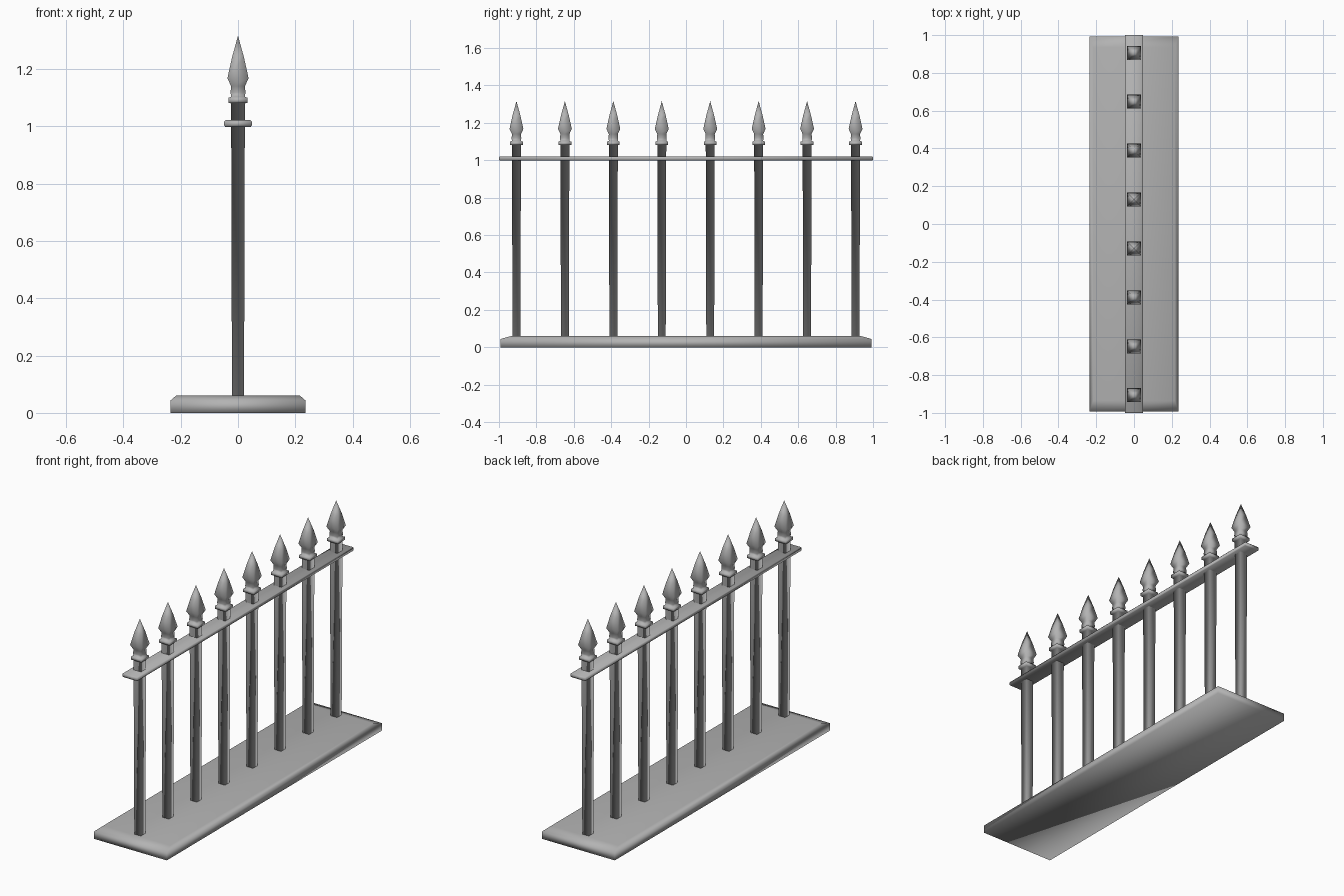
import bpy, bmesh

cube = bpy.data.objects.get("Cube")
if cube:
    bpy.data.objects.remove(cube, do_unlink=True)

iron = bpy.data.materials.new("grey_iron")
iron.use_nodes = True
iron.diffuse_color = (0.45, 0.45, 0.45, 1)
shader = iron.node_tree.nodes["Principled BSDF"]
shader.inputs["Base Color"].default_value = iron.diffuse_color
shader.inputs["Roughness"].default_value = 0.7


def loft(name, rings, y=0.0, tip=None):
    """Stack rectangular rings (half x, half y, z), closed by a cap or a point."""
    bm = bmesh.new()
    loops = [[bm.verts.new((sx * hx, y + sy * hy, z))
              for sx, sy in ((-1, -1), (1, -1), (1, 1), (-1, 1))]
             for hx, hy, z in rings]
    for low, high in zip(loops, loops[1:]):
        for i in range(4):
            j = (i + 1) % 4
            bm.faces.new((low[i], low[j], high[j], high[i]))
    bm.faces.new(loops[0][::-1])
    if tip is None:
        bm.faces.new(loops[-1])
    else:
        point = bm.verts.new((0, y, tip))
        for i in range(4):
            bm.faces.new((loops[-1][i], loops[-1][(i + 1) % 4], point))
    for face in bm.faces:
        face.smooth = True
    mesh = bpy.data.meshes.new(name)
    bm.to_mesh(mesh)
    bm.free()
    mesh.materials.append(iron)
    obj = bpy.data.objects.new(name, mesh)
    bpy.context.collection.objects.link(obj)
    return obj


# Stepped plinth with a sloped upper edge
loft("base", [(0.235, 0.993, 0), (0.235, 0.993, 0.044), (0.216, 0.935, 0.06)])

# Thin rail through which the posts pass
loft("top_rail", [(0.045, 0.996, 0.998), (0.048, 1.0, 1.003),
                  (0.048, 1.0, 1.016), (0.044, 0.996, 1.021)])

# Square posts, each with a collar, neck and spearhead
profile = [(0.021, 0.04), (0.024, 1.08),
           (0.034, 1.082), (0.034, 1.099),
           (0.024, 1.103), (0.026, 1.118), (0.024, 1.14),
           (0.037, 1.167), (0.021, 1.24)]
count = 8
spacing = 0.259
for n in range(count):
    y = (n - (count - 1) / 2) * spacing
    loft(f"spear_post_{n + 1}", [(h, h, z) for h, z in profile], y, tip=1.316)
